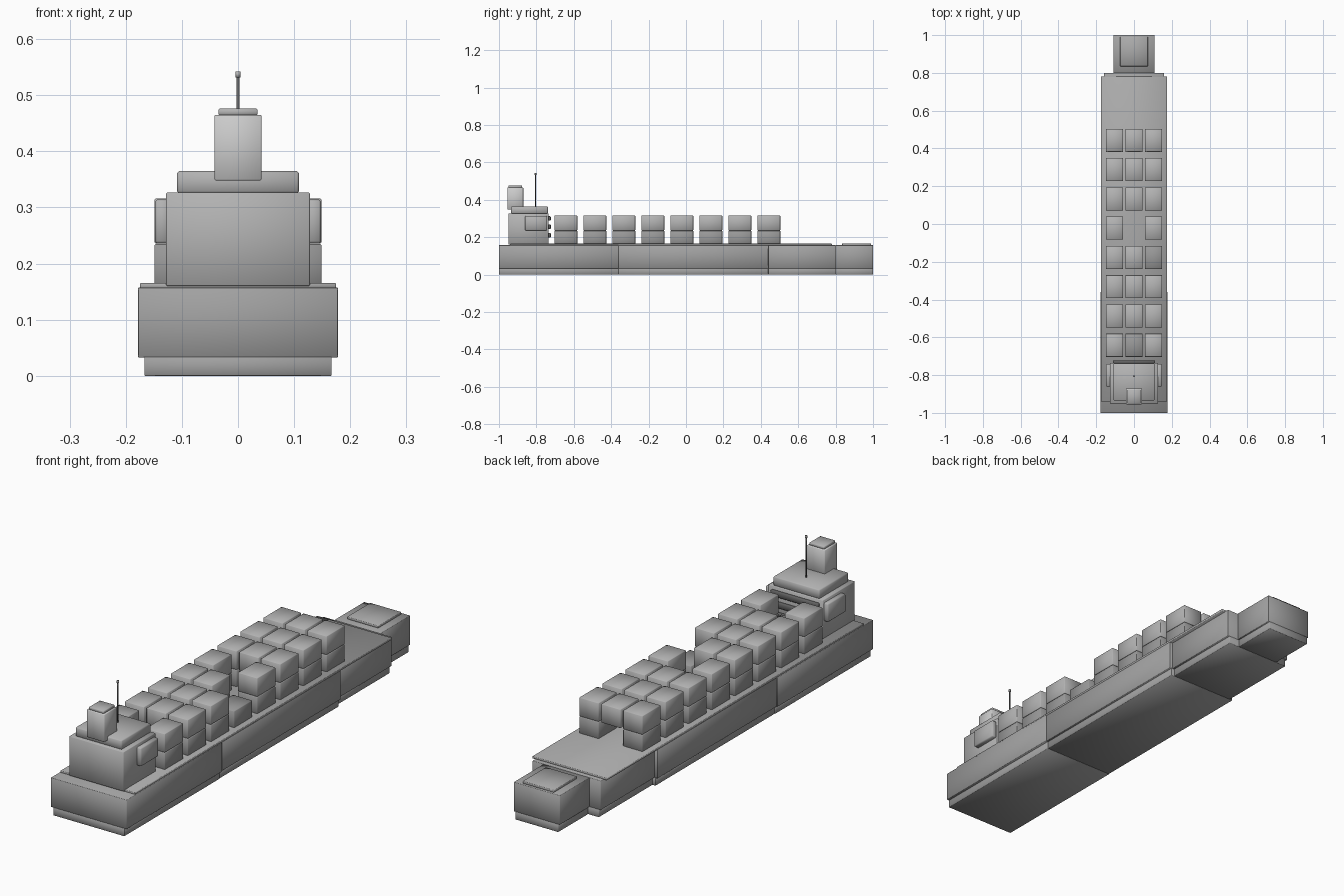
import bpy, bmesh
from mathutils import Matrix

if "Cube" in bpy.data.objects:
    bpy.data.objects.remove(bpy.data.objects["Cube"])


def grey(name, v):
    mat = bpy.data.materials.new(name)
    mat.diffuse_color = (v, v, v, 1)
    mat.use_nodes = True
    mat.node_tree.nodes["Principled BSDF"].inputs["Base Color"].default_value = mat.diffuse_color
    return mat


HULL = grey("hull_grey", 0.36)
DECK = grey("deck_grey", 0.40)
HOUSE = grey("house_grey", 0.45)
CARGO = grey("cargo_grey", 0.45)
CARGO_LOW = grey("cargo_dark_grey", 0.32)
FUNNEL = grey("funnel_grey", 0.6)
MAST = grey("mast_grey", 0.12)


def finish(name, bm, mat, bevel):
    for f in bm.faces:
        f.smooth = True
    me = bpy.data.meshes.new(name)
    bm.to_mesh(me)
    bm.free()
    me.materials.append(mat)
    ob = bpy.data.objects.new(name, me)
    bpy.context.collection.objects.link(ob)
    if bevel:
        mod = ob.modifiers.new("bevel", 'BEVEL')
        mod.width = bevel
        mod.segments = 1
    return ob


def box(name, x, y, z, mat, bevel=0.0015):
    """Softly shaded box from (min, max) ranges on each axis."""
    bm = bmesh.new()
    size = [b - a for a, b in (x, y, z)]
    mid = [(a + b) / 2 for a, b in (x, y, z)]
    bmesh.ops.create_cube(bm, size=1, matrix=Matrix.Translation(mid) @ Matrix.Diagonal((*size, 1)))
    return finish(name, bm, mat, bevel)


def sym(name, half, y, z, mat, bevel=0.0015):
    return box(name, (-half, half), y, z, mat, bevel)


def rod(name, r, y, z, mat):
    bm = bmesh.new()
    bmesh.ops.create_cone(bm, cap_ends=True, segments=16, radius1=r, radius2=r, depth=z[1] - z[0],
                          matrix=Matrix.Translation((0, y, sum(z) / 2)))
    return finish(name, bm, mat, 0)


# hull sections, each with a narrower keel band below
for name, half, keel, y in (("stern", 0.178, 0.167, (-1, -0.36)),
                            ("midship", 0.174, 0.165, (-0.36, 0.44)),
                            ("bow", 0.160, 0.151, (0.44, 0.80)),
                            ("bow_tip", 0.108, 0.101, (0.80, 1.0))):
    sym(name + "_hull", half, y, (0.033, 0.157), HULL, 0.001)
    sym(name + "_keel", keel, y, (0, 0.034), HULL, 0.001)

# decks
sym("main_deck", 0.175, (-0.94, 0.78), (0.155, 0.165), DECK)
sym("forecastle_deck", 0.073, (0.835, 0.99), (0.156, 0.167), DECK)

# containers: 8 rows, 3 columns, 2 tiers with a few gaps
gaps = {(0, 0, 1), (3, 1, 1), (4, 0, 0), (4, 0, 1), (7, 0, 0)}
for row in range(8):
    for col in (-1, 0, 1):
        for tier in (0, 1):
            if (row, col, tier) in gaps:
                continue
            x, y, z = col * 0.103, -0.642 + row * 0.155, 0.155 + tier * 0.081
            box("container", (x - 0.046, x + 0.046), (y - 0.061, y + 0.061), (z, z + 0.0795),
                CARGO if tier else CARGO_LOW, 0.002)

# bridge house with roof, side wings and window strips
sym("bridge_house", 0.128, (-0.95, -0.735), (0.16, 0.327), HOUSE, 0.002)
sym("bridge_roof", 0.109, (-0.935, -0.739), (0.325, 0.365), HOUSE, 0.004)
for s in (-1, 1):
    box("bridge_wing", sorted((s * 0.12, s * 0.148)), (-0.86, -0.742), (0.236, 0.314), HOUSE, 0.004)
for z in (0.21, 0.255, 0.30):
    sym("window_strip", 0.112, (-0.74, -0.723), (z - 0.012, z + 0.012), MAST, 0.003)

# funnel and mast
sym("funnel", 0.042, (-0.955, -0.87), (0.348, 0.465), FUNNEL, 0.002)
sym("funnel_cap", 0.035, (-0.95, -0.876), (0.464, 0.476), HOUSE, 0.002)
rod("mast", 0.003, -0.805, (0.36, 0.533), MAST)
rod("mast_lamp", 0.0045, -0.805, (0.532, 0.542), HOUSE)
